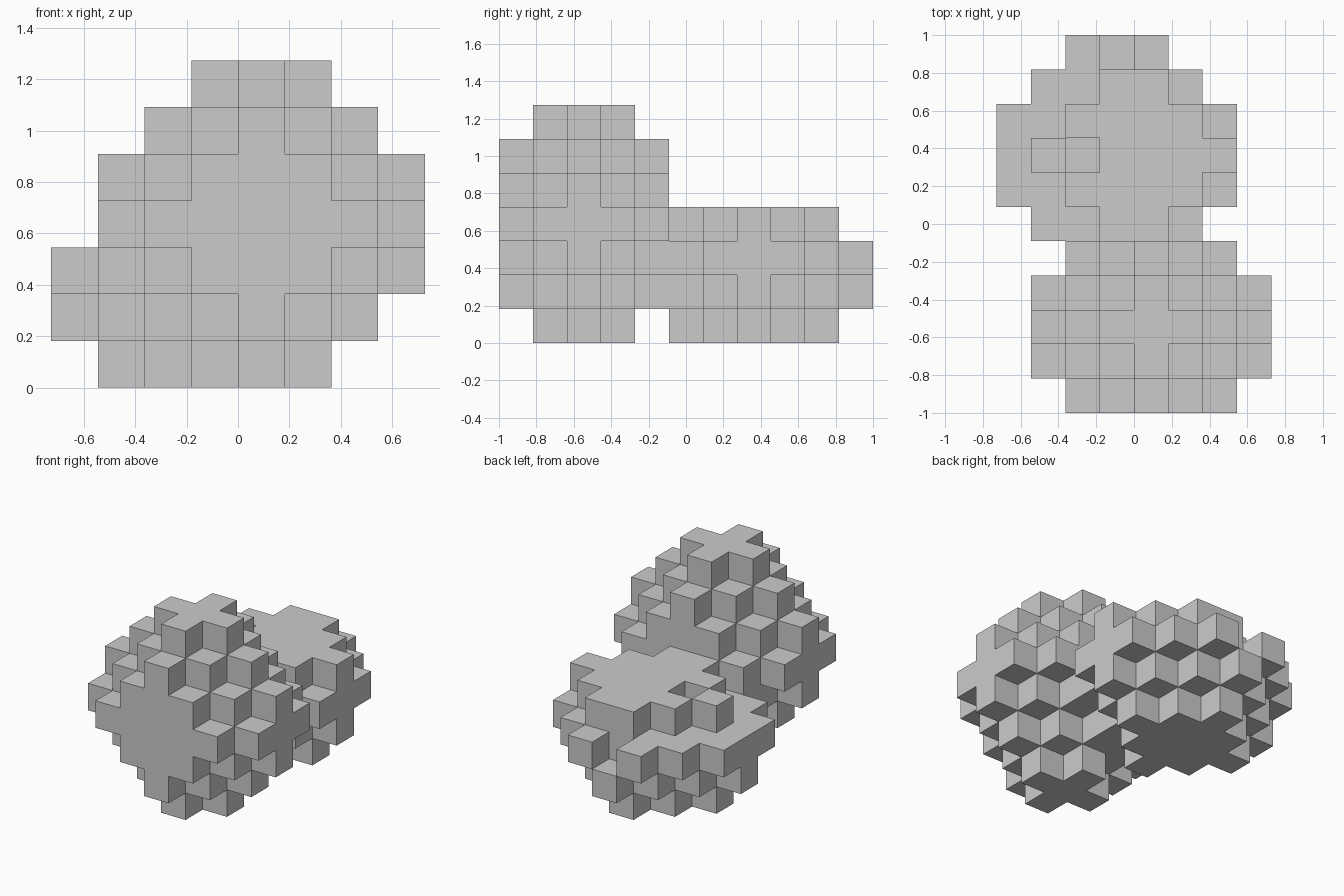
import bpy, bmesh
from itertools import product
from mathutils import Vector

if "Cube" in bpy.data.objects:
    bpy.data.objects.remove(bpy.data.objects["Cube"])

S = 2 / 11  # block size


def octahedron(centre, limits, total=4):
    """Grid cells of a stepped octahedron whose tips are cut off per axis."""
    ranges = [range(-m, m + 1) for m in limits]
    return {tuple(c + o for c, o in zip(centre, d))
            for d in product(*ranges) if sum(map(abs, d)) <= total}


def build(name, cells, solid):
    """Skin the cells with quads wherever no solid neighbour covers them."""
    bm = bmesh.new()
    for cell in cells:
        mid = Vector(cell) + Vector((0.5, 0.5, 0.5))
        for axis, sign in product(range(3), (-1, 1)):
            n = [0, 0, 0]
            n[axis] = sign
            if tuple(a + b for a, b in zip(cell, n)) in solid:
                continue
            n = Vector(n)
            u = Vector([float(i == (axis + 1) % 3) for i in range(3)])
            v = n.cross(u)
            corners = [mid + (n + a * u + b * v) / 2
                       for a, b in ((-1, -1), (1, -1), (1, 1), (-1, 1))]
            bm.faces.new([bm.verts.new(((p.x - 4) * S, (p.y - 5.5) * S, p.z * S))
                          for p in corners])
    bmesh.ops.remove_doubles(bm, verts=bm.verts[:], dist=S * 0.01)
    mesh = bpy.data.meshes.new(name)
    bm.to_mesh(mesh)
    bm.free()
    bpy.context.collection.objects.link(bpy.data.objects.new(name, mesh))


# Tall front lump
front = octahedron((4, 2, 3), (3, 2, 3))

# Low back lump: flat top, cut two blocks below its centre
back = {c for c in octahedron((3, 7, 2), (3, 3, 2)) if c[2] <= 3}

# Blocks chipped off the back lump: the top's left rim, one pit, one rear notch
chips = {(0, 7, 3), (1, 6, 3), (1, 8, 3), (2, 5, 3), (2, 9, 3),
         (2, 7, 3), (3, 10, 3), (3, 10, 2)}
back -= chips

solid = front | back
build("front_lump", front, solid)
build("back_lump", back - front, solid)
